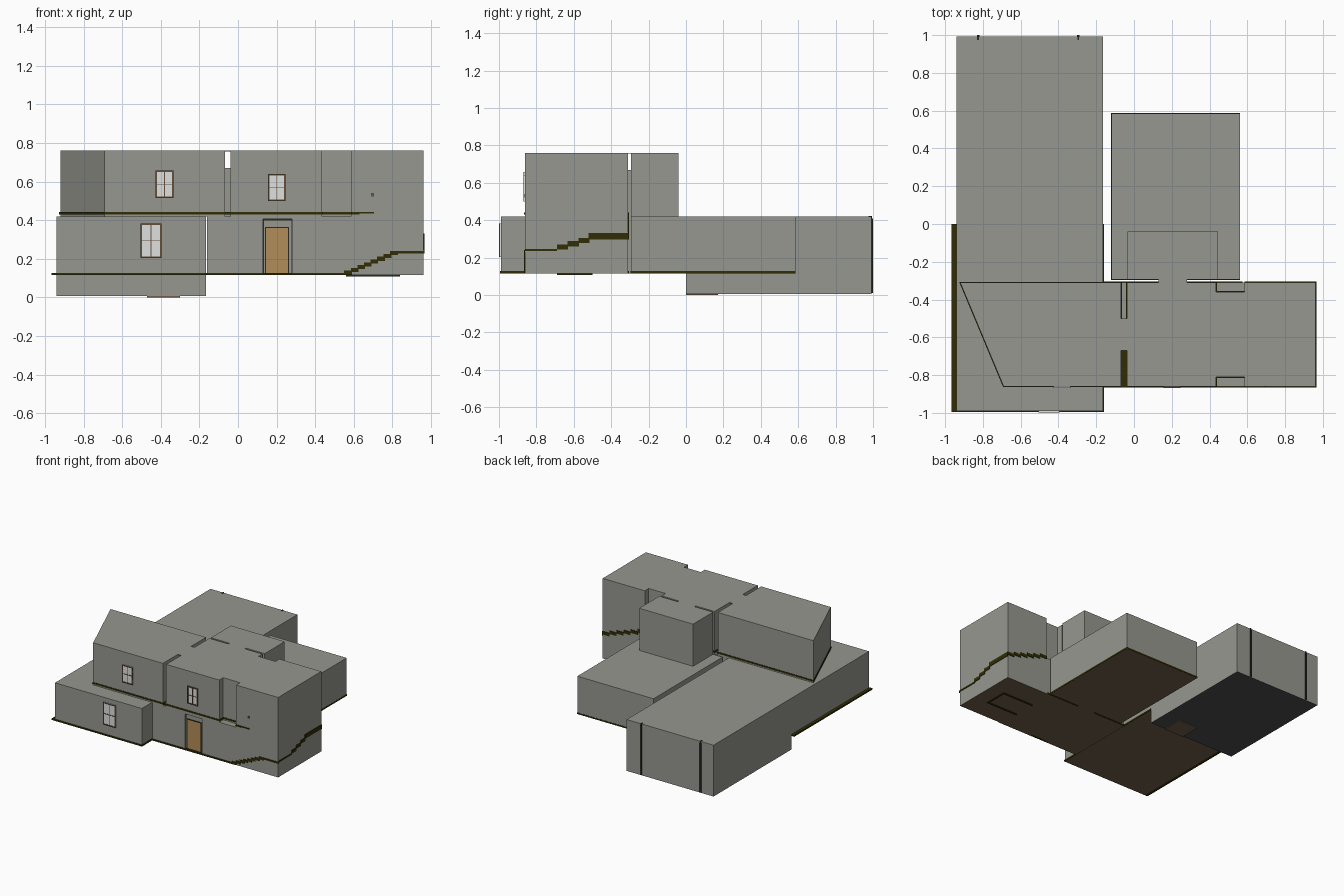
import bpy, bmesh
from mathutils import Vector

cube = bpy.data.objects.get("Cube")
if cube:
    bpy.data.objects.remove(cube, do_unlink=True)


def material(name, r, g, b):
    m = bpy.data.materials.new(name)
    m.use_nodes = True
    m.diffuse_color = (r, g, b, 1)
    m.node_tree.nodes["Principled BSDF"].inputs["Base Color"].default_value = (r, g, b, 1)
    return m


WALL = material("grey plaster", 0.31, 0.31, 0.28)
FLOOR = material("dark wood floor", 0.16, 0.115, 0.077)
CONCRETE = material("dark concrete", 0.075, 0.075, 0.083)
TRIM = material("olive trim", 0.03, 0.027, 0.001)
FRAME = material("brown frame", 0.13, 0.08, 0.042)
GLASS = material("pale glass", 0.74, 0.75, 0.75)
DOOR = material("tan wood", 0.45, 0.27, 0.1)
RAIL = material("black metal", 0.022, 0.022, 0.02)


def rect(x0, x1, y0, y1):
    return [(x0, y0), (x1, y0), (x1, y1), (x0, y1)]


def offset(outline, d):
    """Push a counter-clockwise outline outwards by d."""
    pts = [Vector(p) for p in outline]
    result = []
    for i, p in enumerate(pts):
        a = (p - pts[i - 1]).normalized()
        b = (pts[(i + 1) % len(pts)] - p).normalized()
        na, nb = Vector((a.y, -a.x)), Vector((b.y, -b.x))
        result.append(p + (na + nb) * d / (1 + na.dot(nb)))
    return result


def prism(name, outline, z0, z1, mat, under=None):
    """Extrude an outline upwards; under colours the downward faces."""
    bm = bmesh.new()
    base = bm.faces.new([bm.verts.new((p[0], p[1], z0)) for p in outline])
    ext = bmesh.ops.extrude_face_region(bm, geom=[base], use_keep_orig=True)
    top = [v for v in ext["geom"] if isinstance(v, bmesh.types.BMVert)]
    bmesh.ops.translate(bm, verts=top, vec=(0, 0, z1 - z0))
    bmesh.ops.recalc_face_normals(bm, faces=bm.faces)
    bm.normal_update()
    mesh = bpy.data.meshes.new(name)
    mesh.materials.append(mat)
    if under:
        mesh.materials.append(under)
        for f in bm.faces:
            f.material_index = int(f.normal.z < -0.5)
    bm.to_mesh(mesh)
    bm.free()
    obj = bpy.data.objects.new(name, mesh)
    bpy.context.collection.objects.link(obj)
    return obj


def box(name, x0, x1, y0, y1, z0, z1, mat, under=None):
    return prism(name, rect(x0, x1, y0, y1), z0, z1, mat, under)


GROUND, CEIL, ROOF = 0.115, 0.42, 0.76
FRONT, BACK = -0.86, -0.31
OUT = 0.005

# Ground floor rooms
back_room = rect(-0.12, 0.56, -0.295, 0.585)
box("garage", -0.94, -0.165, 0, 0.992, 0.006, CEIL, WALL, CONCRETE)
box("left_room", -0.94, -0.165, -0.99, 0, GROUND, CEIL, WALL, FLOOR)
prism("back_room", back_room, GROUND, CEIL, WALL, FLOOR)
box("garage_step", -0.47, -0.3, 0, 0.17, 0, 0.006, FLOOR)

# Hall with a door recess in its front
RECESS = FRONT + 0.015
hall = [(-0.16, FRONT), (0.13, FRONT), (0.13, RECESS), (0.28, RECESS), (0.28, FRONT),
        (0.96, FRONT), (0.96, BACK), (-0.16, BACK)]
prism("hall", hall, GROUND, 0.405, WALL, FLOOR)
box("hall_ceiling", -0.16, 0.96, FRONT, BACK, 0.405, CEIL, WALL)

# Door panel with a thin dark surround
box("door_panel", 0.145, 0.26, RECESS - 0.004, RECESS, 0.127, 0.36, DOOR)
for name, x in (("right", 0.14), ("left", 0.26)):
    box(name + "_door_post", x, x + 0.005, RECESS - 0.006, RECESS, 0.127, 0.365, RAIL)
for name, x in (("right", 0.13), ("left", 0.276)):
    box(name + "_recess_trim", x, x + 0.004, RECESS - 0.003, RECESS, 0.127, 0.405, TRIM)
box("door_head", 0.14, 0.265, RECESS - 0.006, RECESS, 0.36, 0.365, RAIL)
box("recess_head_trim", 0.13, 0.28, RECESS - 0.003, RECESS, 0.398, 0.405, TRIM)

# Upper rooms
upper_left = [(-0.69, FRONT), (-0.068, FRONT), (-0.068, BACK), (-0.92, BACK)]
landing = [(-0.038, FRONT), (0.435, FRONT), (0.435, -0.81), (0.585, -0.81),
           (0.585, -0.36), (0.435, -0.36), (0.435, BACK), (-0.038, BACK)]
upper_right = landing[:4] + [(0.585, FRONT), (0.96, FRONT), (0.96, BACK), (0.585, BACK)] + landing[4:]
prism("upper_left_room", upper_left, CEIL, ROOF, WALL)
prism("upper_right_room", upper_right, CEIL, ROOF, WALL)
box("upper_back_room", -0.035, 0.445, -0.295, -0.04, CEIL, ROOF, WALL)

# Short passages between rooms, each roofed level with its neighbours
for name, x0, x1, y0, y1 in (("upper_side", -0.068, -0.038, -0.67, -0.5),
                             ("upper_back", 0.13, 0.28, BACK, -0.295)):
    box(name + "_passage", x0, x1, y0, y1, CEIL, 0.67, WALL)
    box(name + "_passage_roof", x0, x1, y0, y1, ROOF - 0.004, ROOF, WALL)
box("back_passage", 0.13, 0.28, BACK, -0.295, GROUND, CEIL, WALL, FLOOR)

# Floor trims showing around the walls
for name, outline, z, grow in (("left_room_trim", rect(-0.96, -0.165, -0.99, -0.005), 0.1155, OUT),
                               ("hall_trim", rect(-0.16, 0.57, FRONT, BACK), 0.1155, OUT),
                               ("back_room_trim", back_room, 0.1155, 0.0015),
                               ("upper_left_trim", upper_left, 0.43, 0.004),
                               ("landing_trim", landing, 0.43, 0.004)):
    prism(name, offset(outline, grow), z, z + 0.012, TRIM)
box("gap_trim", -0.068, -0.038, FRONT - OUT, -0.67, 0.43, 0.442, TRIM)
box("stairwell_trim", 0.585, 0.63, FRONT - OUT, FRONT, 0.43, 0.442, TRIM)
box("stairwell_trim_end", 0.63, 0.705, FRONT - OUT, FRONT, 0.434, 0.442, TRIM)

# Stepped trims that follow the stairs on three walls
for i in range(8):
    x, z = 0.55 + i * 0.034, 0.117 + i * 0.0145
    box("front_stair_trim", x, x + 0.04, FRONT - OUT, FRONT, z, z + 0.021, TRIM)
box("front_landing_trim", 0.82, 0.96 + OUT, FRONT - OUT, FRONT, 0.227, 0.24, TRIM)
box("side_landing_trim", 0.96, 0.96 + OUT, FRONT, -0.69, 0.235, 0.246, TRIM)
for i in range(3):
    y, z = -0.69 + i * 0.057, 0.243 + i * 0.018
    box("side_stair_trim", 0.96, 0.96 + OUT, y, y + 0.06, z, z + 0.027, TRIM)
box("side_upper_trim", 0.96, 0.96 + OUT, -0.522, BACK + OUT, 0.298, 0.332, TRIM)
for i in range(6):
    x, z = 0.96 - i * 0.0625, 0.31 + i * 0.02
    box("back_stair_trim", x - 0.0625, x, BACK, BACK + OUT, z, z + 0.025, TRIM)

# Thin frame under the stairs
for name, x0, x1, y0, y1 in (("near", 0.56, 0.84, -0.51, -0.5), ("far", 0.56, 0.84, -0.69, -0.68),
                             ("end", 0.83, 0.84, -0.69, -0.5)):
    box(name + "_under_stair_trim", x0, x1, y0, y1, 0.107, GROUND, TRIM)


# Windows: pane, border and glazing bars
def window(name, x0, x1, z0, z1, wall):
    t, face = 0.008, wall - 0.009
    box(name + "_glass", x0, x1, wall - 0.005, wall, z0, z1, GLASS)
    xm, zm = (x0 + x1) / 2, (z0 + z1) / 2
    for x, w in ((x0, t), (xm - t / 4, t / 2), (x1 - t, t)):
        box(name + "_upright", x, x + w, face, wall, z0, z1, FRAME)
    for z, w in ((z0, t), (zm - t / 4, t / 2), (z1 - t, t)):
        box(name + "_bar", x0, x1, face, wall, z, z + w, FRAME)


window("left_room_window", -0.505, -0.395, 0.203, 0.383, -0.99)
window("upper_left_window", -0.427, -0.335, 0.515, 0.657, FRONT)
window("upper_right_window", 0.155, 0.247, 0.5, 0.64, FRONT)

# Garage door rails and a small wall fitting
for x in (-0.825, -0.295):
    box("garage_door_rail", x - 0.007, x + 0.007, 0.99, 1.0, 0.012, 0.41, RAIL)
    box("rail_bracket", x - 0.005, x + 0.005, 0.975, 0.995, 0.41, 0.423, RAIL)
box("wall_fitting", 0.688, 0.704, FRONT - 0.004, FRONT, 0.522, 0.54, FRAME)
